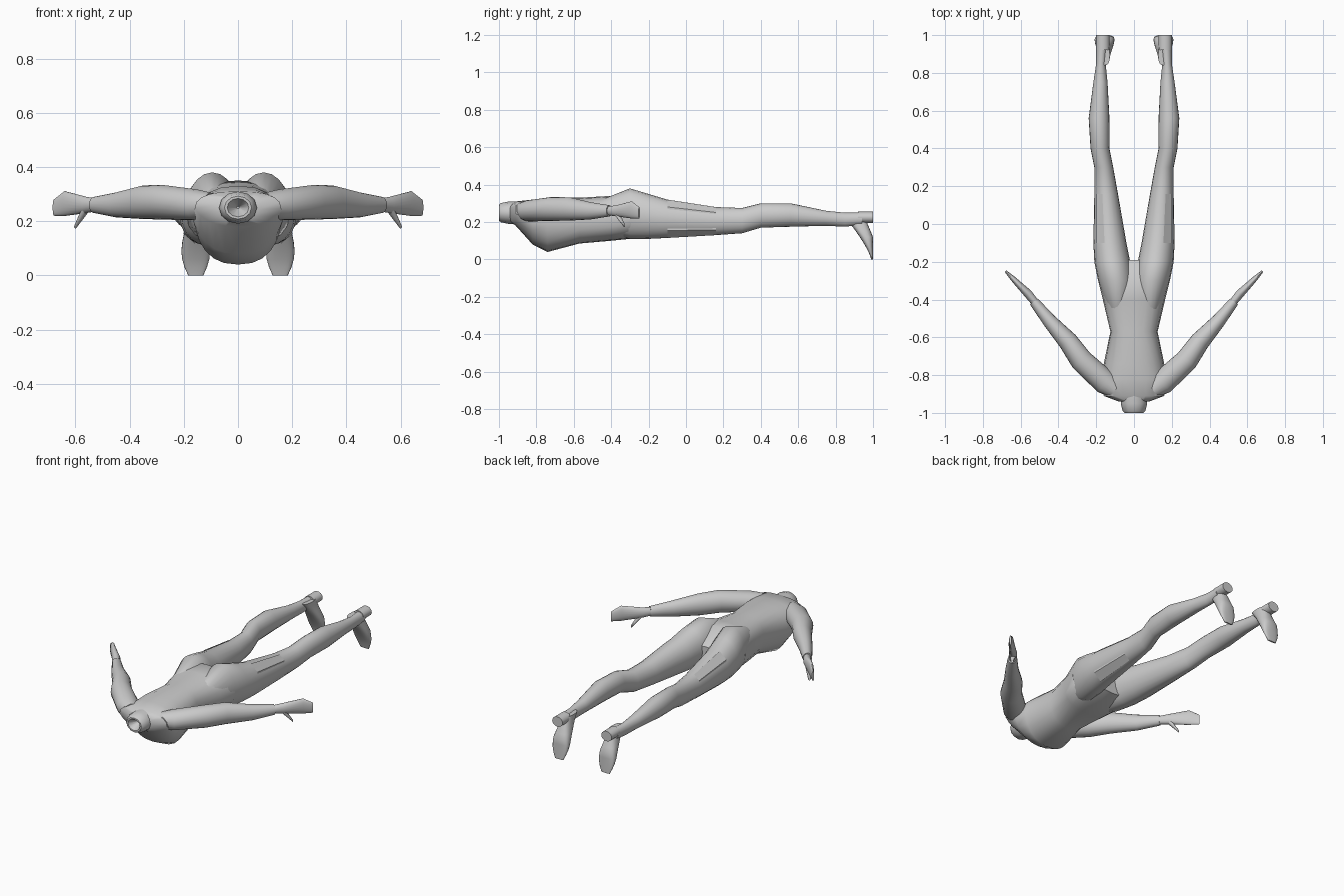
import bpy, bmesh, math
from mathutils import Vector

cube = bpy.data.objects.get("Cube")
if cube:
    bpy.data.objects.remove(cube)

UP = Vector((0, 0, 1))
ACROSS = Vector((1, 0, 0))
ALONG = Vector((0, 1, 0))


def ring(centre, u_axis, v_axis, u_radius, v_radius, power=2, taper=0, sides=20):
    """Superellipse section; taper narrows its lower half."""
    points = []
    for i in range(sides):
        angle = math.tau * i / sides
        cosine, sine = math.cos(angle), math.sin(angle)
        p = math.copysign(abs(cosine) ** (2 / power), cosine)
        q = math.copysign(abs(sine) ** (2 / power), sine)
        p *= 1 + taper * min(q, 0)
        points.append(Vector(centre) + u_axis * u_radius * p + v_axis * v_radius * q)
    return points


def loft(name, rings, side=1, closed=True, smooth=True):
    """Skin a list of equal rings; side -1 reflects across x."""
    bm = bmesh.new()
    rows = [[bm.verts.new((p.x * side, p.y, p.z)) for p in points] for points in rings]
    count = len(rows[0])
    for near, far in zip(rows, rows[1:]):
        for i in range(count if closed else count - 1):
            j = (i + 1) % count
            bm.faces.new((near[i], near[j], far[j], far[i]))
    if closed:
        bm.faces.new(rows[0])
        bm.faces.new(rows[-1])
    bmesh.ops.recalc_face_normals(bm, faces=bm.faces)
    mesh = bpy.data.meshes.new(name)
    bm.to_mesh(mesh)
    bm.free()
    obj = bpy.data.objects.new(name, mesh)
    bpy.context.collection.objects.link(obj)
    bpy.ops.object.select_all(action="DESELECT")
    obj.select_set(True)
    bpy.context.view_layer.objects.active = obj
    if smooth:
        bpy.ops.object.shade_smooth_by_angle(angle=math.radians(45))


def body_ring(y, inner, outer, bottom, top, power=2, taper=0):
    """Section across the body from its x and z limits."""
    centre = ((inner + outer) / 2, y, (bottom + top) / 2)
    return ring(centre, ACROSS, UP, (outer - inner) / 2, (top - bottom) / 2, power, taper)


def limb_rings(stations):
    """Sections square to a path: x, y, z, half width, half height."""
    centres = [Vector(station[:3]) for station in stations]
    rings = []
    for i, (*centre, wide, high) in enumerate(stations):
        direction = centres[min(i + 1, len(centres) - 1)] - centres[max(i - 1, 0)]
        sideways = direction.cross(UP).normalized()
        rings.append(ring(centre, sideways, UP, wide, high))
    return rings


def foot_ring(t):
    """Section of the foot, from ankle at t = 0 to toes at t = 1."""
    instep = .99 - .15 * (1 - t) ** 1.3
    sole = min(1, .95 + .1 * t)
    width = .028 + .025 * math.sin(math.pi * t ** 1.5)
    centre = (.156, (instep + sole) / 2, .24 * (1 - t))
    return ring(centre, ACROSS, ALONG, width, (sole - instep) / 2, power=2.6)


# Torso: y, half width, bottom, top; the chest narrows underneath
torso = [
    (-.94, .08, .2, .29),
    (-.91, .16, .18, .31),
    (-.82, .165, .08, .32),
    (-.74, .16, .04, .33),
    (-.57, .125, .085, .33),
    (-.4, .165, .1, .34),
    (-.3, .19, .11, .35),
    (-.19, .1, .14, .27),
]
loft("torso", [body_ring(y, -half, half, bottom, top, 2.5, max(0, -.5 - y) * .7)
               for y, half, bottom, top in torso])

# Neck stump with a dished opening: y, radius
neck = [(-.88, .07), (-.95, .07), (-.99, .06), (-1, .05), (-1, .04), (-.94, .005)]
loft("neck", [ring((0, y, .25), ACROSS, UP, radius, radius * .85, sides=12)
              for y, radius in neck])

# Leg: y, inner x, outer x, bottom, top
leg = [
    (-.45, .03, .14, .15, .32),
    (-.3, 0, .19, .11, .38),
    (-.2, .02, .21, .11, .35),
    (-.1, .04, .215, .115, .32),
    (.16, .085, .21, .13, .28),
    (.3, .11, .21, .14, .275),
    (.4, .13, .23, .17, .3),
    (.56, .13, .24, .175, .3),
    (.75, .14, .215, .18, .26),
    (.85, .15, .2, .175, .25),
    (.94, .14, .2, .185, .25),
]
leg_rings = [body_ring(*station) for station in leg]

# Thigh panel: a faceted shell hugging the outside of the leg
panel_rings = []
for section in leg_rings[3:5]:
    middle = sum(section, Vector()) / len(section)
    panel_rings.append([middle.lerp(section[i], 1.05) for i in (-4, -2, 2, 4)])

arm = [
    (.1, -.88, .26, .045, .045),
    (.15, -.84, .26, .065, .057),
    (.28, -.72, .27, .06, .064),
    (.35, -.62, .27, .052, .062),
    (.45, -.51, .26, .037, .046),
    (.53, -.41, .26, .026, .03),
]
hand = [
    (.52, -.42, .26, .02, .023),
    (.56, -.37, .26, .023, .03),
    (.64, -.29, .265, .014, .046),
    (.68, -.25, .25, .006, .03),
]
thumb = [(.56, -.37, .25, .017, .022), (.6, -.33, .18, .007, .007)]

for label, side in (("left", 1), ("right", -1)):
    loft(label + "_leg", leg_rings, side)
    loft(label + "_thigh_panel", panel_rings, side, closed=False, smooth=False)
    loft(label + "_heel", [body_ring(y, .13, .2, .195, .255) for y in (.92, 1)], side)
    loft(label + "_foot", [foot_ring(i / 8) for i in range(9)], side)
    for part, stations in (("arm", arm), ("hand", hand), ("thumb", thumb)):
        loft(label + "_" + part, limb_rings(stations), side)
